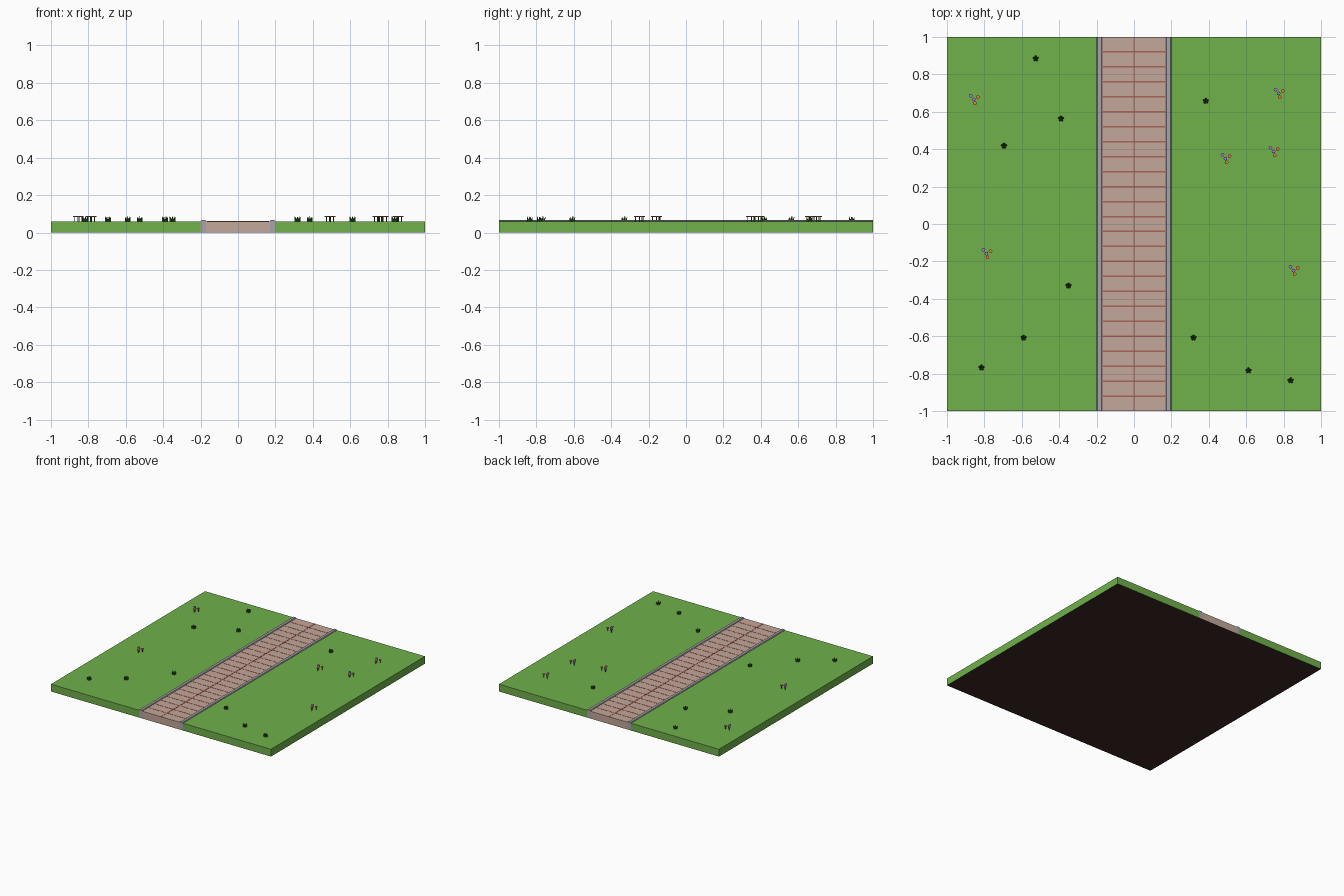
import bpy, bmesh, math
from mathutils import Matrix, Vector

if "Cube" in bpy.data.objects:
    bpy.data.objects.remove(bpy.data.objects["Cube"])

TOP = 0.06  # height of the lawn surface


def material(name, r, g, b):
    m = bpy.data.materials.new(name)
    m.diffuse_color = (r, g, b, 1)
    m.use_nodes = True
    m.node_tree.nodes["Principled BSDF"].inputs["Base Color"].default_value = m.diffuse_color
    return m


GRASS = material("grass green", 0.16, 0.44, 0.07)
SOIL = material("dark soil", 0.048, 0.021, 0.017)
PAVING = material("pinkish paving", 0.55, 0.39, 0.32)
JOINT = material("reddish joint", 0.40, 0.13, 0.085)
KERB = material("kerb grey", 0.39, 0.37, 0.41)
TUFT = material("dark green", 0.033, 0.12, 0.015)
PURPLE = material("purple petal", 0.34, 0.22, 0.65)
ORANGE = material("orange petal", 0.80, 0.20, 0.06)


def finish(name, bm, mats, soil_below=False):
    bm.normal_update()
    if soil_below:  # second material on the underside
        for f in bm.faces:
            f.material_index = 1 if f.normal.z < -0.9 else 0
    me = bpy.data.meshes.new(name)
    bm.to_mesh(me)
    bm.free()
    for m in mats:
        me.materials.append(m)
    ob = bpy.data.objects.new(name, me)
    bpy.context.collection.objects.link(ob)
    return ob


def add_box(bm, x0, x1, y0, y1, z0, z1):
    mat = Matrix.Translation(((x0 + x1) / 2, (y0 + y1) / 2, (z0 + z1) / 2))
    mat = mat @ Matrix.Diagonal((x1 - x0, y1 - y0, z1 - z0, 1))
    bmesh.ops.create_cube(bm, size=1, matrix=mat)


def add_cone(bm, base, tip, r1, r2, sides):
    base, tip = Vector(base), Vector(tip)
    axis = tip - base
    rot = axis.to_track_quat('Z', 'Y').to_matrix().to_4x4()
    geo = bmesh.ops.create_cone(bm, cap_ends=True, segments=sides, radius1=r1, radius2=r2,
                                depth=axis.length,
                                matrix=Matrix.Translation((base + tip) / 2) @ rot)
    return {f for v in geo["verts"] for f in v.link_faces}


# Lawns and kerbs on both sides
for side, s in (("left", -1), ("right", 1)):
    bm = bmesh.new()
    add_box(bm, min(s * 0.2, s), max(s * 0.2, s), -1, 1, 0, TOP)
    finish(side + "_lawn", bm, [GRASS, SOIL], True)

    # Kerb: profile with a softened top, extruded along the path
    bm = bmesh.new()
    profile = [(0.17, 0), (0.2, 0), (0.2, 0.062), (0.195, 0.066), (0.175, 0.066), (0.17, 0.062)]
    face = bm.faces.new([bm.verts.new((s * x, -1, z)) for x, z in profile])
    out = bmesh.ops.extrude_face_region(bm, geom=[face])
    bmesh.ops.translate(bm, vec=(0, 2, 0),
                        verts=[v for v in out["geom"] if isinstance(v, bmesh.types.BMVert)])
    bmesh.ops.recalc_face_normals(bm, faces=bm.faces)
    finish(side + "_kerb", bm, [KERB, SOIL], True)

# Path
bm = bmesh.new()
add_box(bm, -0.17, 0.17, -1, 1, 0, TOP)
finish("path", bm, [PAVING, SOIL], True)

# Paving joints: one lengthwise, 24 crosswise
bm = bmesh.new()
add_box(bm, -0.004, 0.004, -1, 1, TOP - 0.002, TOP + 0.0015)
for i in range(24):
    y = -0.92 + 0.08 * i
    add_box(bm, -0.166, 0.166, y - 0.004, y + 0.004, TOP - 0.002, TOP + 0.001)
finish("paving_joints", bm, [JOINT])

# Grass tufts: a ring of five leaning blades and a central one
tufts = [(-0.525, 0.885), (-0.39, 0.563), (-0.695, 0.418), (0.384, 0.658), (-0.35, -0.33),
         (-0.59, -0.608), (-0.815, -0.768), (0.318, -0.608), (0.612, -0.783), (0.837, -0.836)]
for n, (x, y) in enumerate(tufts):
    bm = bmesh.new()
    for k in range(5):
        a = math.pi / 2 + k * math.tau / 5
        c, d = math.cos(a), math.sin(a)
        add_cone(bm, (x + 0.009 * c, y + 0.009 * d, TOP - 0.002),
                 (x + 0.016 * c, y + 0.016 * d, 0.084 + 0.003 * (k % 2)), 0.0075, 0, 5)
    add_cone(bm, (x, y, TOP - 0.002), (x, y, 0.09), 0.007, 0, 5)
    finish(f"grass_tuft_{n + 1}", bm, [TUFT])

# Flower clusters: four stems with flat blossoms
clusters = [(-0.857, 0.666), (0.773, 0.698), (0.489, 0.35),
            (0.746, 0.388), (-0.789, -0.158), (0.853, -0.249)]
blossoms = [(-0.016, 0.02, 1), (0, 0, 1), (0.022, 0.013, 2), (0.006, -0.02, 2)]
for n, (cx, cy) in enumerate(clusters):
    bm = bmesh.new()
    for dx, dy, colour in blossoms:
        x, y = cx + dx, cy + dy
        add_cone(bm, (x, y, TOP - 0.002), (x, y, 0.083), 0.0025, 0.0025, 5)
        for f in add_cone(bm, (x, y, 0.082), (x, y, 0.088), 0.01, 0.01, 8):
            f.material_index = colour
    finish(f"flower_cluster_{n + 1}", bm, [TUFT, PURPLE, ORANGE])
